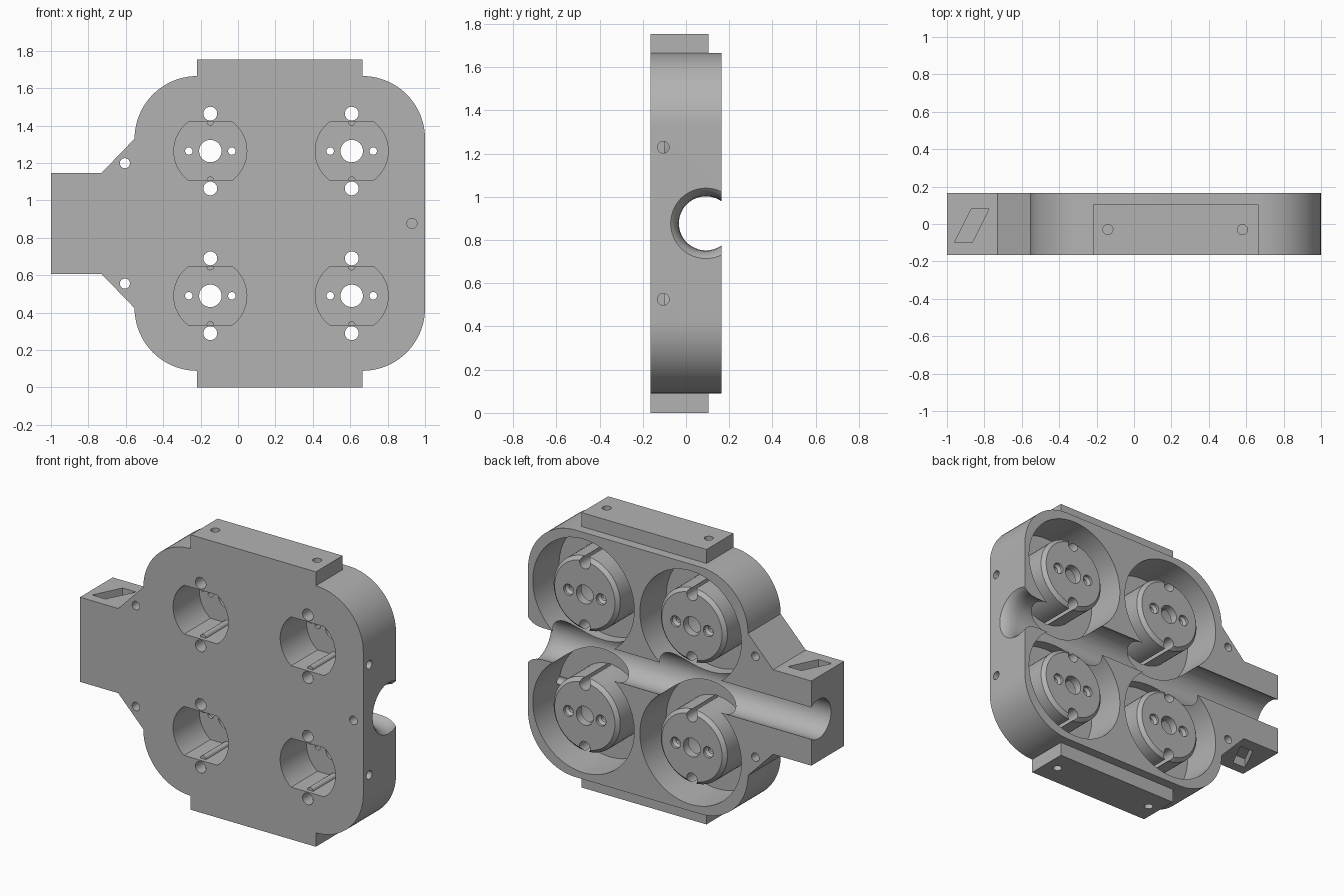
import bpy, bmesh
from math import pi, cos, sin, asin
from mathutils import Vector, Matrix

if "Cube" in bpy.data.objects:
    bpy.data.objects.remove(bpy.data.objects["Cube"])

FRONT, BACK, MID = -0.165, 0.165, 0.877
X, Y, Z = Vector((1, 0, 0)), Vector((0, 1, 0)), Vector((0, 0, 1))
CENTRES = [(x, z) for x in (-0.148, 0.608) for z in (MID - 0.387, MID + 0.387)]

grey = bpy.data.materials.new("plain grey")
grey.use_nodes = True
grey.diffuse_color = (0.45, 0.45, 0.45, 1)
grey.node_tree.nodes["Principled BSDF"].inputs["Base Color"].default_value = grey.diffuse_color


def loft(bm, rings):
    """Skin a list of equal-length point rings and cap both ends."""
    loops = [[bm.verts.new(p) for p in ring] for ring in rings]
    n = len(loops[0])
    faces = [bm.faces.new(loops[0]), bm.faces.new(loops[-1])]
    for a, b in zip(loops, loops[1:]):
        faces += [bm.faces.new((a[i], a[(i + 1) % n], b[(i + 1) % n], b[i])) for i in range(n)]
    bmesh.ops.recalc_face_normals(bm, faces=faces)


def turn(bm, axis, centre, profile, n=32):
    """Solid of revolution; profile is (distance along axis, radius)."""
    rot = axis.to_track_quat('Z', 'Y')
    loft(bm, [[Vector(centre) + rot @ Vector((r * cos(2 * pi * i / n), r * sin(2 * pi * i / n), d))
               for i in range(n)] for d, r in profile])


def prism(bm, outline, y0, y1):
    loft(bm, [[(x, y, z) for x, z in outline] for y in (y0, y1)])


def arc(cx, cz, r, a0, a1, n=20):
    return [(cx + r * cos(a0 + (a1 - a0) * i / n), cz + r * sin(a0 + (a1 - a0) * i / n))
            for i in range(n + 1)]


def make(name, bm):
    mesh = bpy.data.meshes.new(name)
    bm.to_mesh(mesh)
    bm.free()
    obj = bpy.data.objects.new(name, mesh)
    bpy.context.collection.objects.link(obj)
    return obj


def combine(target, bm, operation):
    tool = make("helper", bm)
    mod = target.modifiers.new("combine", 'BOOLEAN')
    mod.operation, mod.solver, mod.object = operation, 'EXACT', tool
    bpy.context.view_layer.objects.active = target
    bpy.ops.object.modifier_apply(modifier=mod.name)
    bpy.data.objects.remove(tool)


# Body outline: upper half, then mirrored about the middle height
R = 0.335
upper = ([(1.0, MID + 0.453)] + arc(0.665, MID + 0.453, R, 0, pi / 2)[1:]
         + [(0.665, MID + 0.877), (-0.218, MID + 0.877)]
         + arc(-0.218, MID + 0.453, R, pi / 2, pi)
         + [(-0.73, MID + 0.27), (-1.0, MID + 0.27)])
lower = [(x, 2 * MID - z) for x, z in reversed(upper)]
bm = bmesh.new()
prism(bm, upper + lower, FRONT, BACK)
body = make("housing", bm)

# Step the tabs back and hollow out the four round wells
bm = bmesh.new()
for s in (-1, 1):
    z0, z1 = MID + s * 0.788, MID + s
    prism(bm, [(-0.3, z0), (0.75, z0), (0.75, z1), (-0.3, z1)], 0.105, 0.3)
for x, z in CENTRES:
    turn(bm, Y, (x, 0, z), [(-0.1, 0.358), (0.3, 0.358)], 80)
combine(body, bm, 'DIFFERENCE')

# Central pipe channel with flared mouth
bm = bmesh.new()
turn(bm, X, (0, 0.092, MID), [(-1.1, 0.125), (0.9, 0.125), (0.94, 0.129), (0.97, 0.139),
                              (0.99, 0.152), (1.0, 0.163), (1.1, 0.163)], 64)
combine(body, bm, 'DIFFERENCE')

# Chamfered round bosses standing in the wells
bm = bmesh.new()
for x, z in CENTRES:
    turn(bm, Y, (x, 0, z), [(-0.13, 0.235), (0.13, 0.235), (0.152, 0.213)], 64)
combine(body, bm, 'UNION')

# Flat-sided sockets entering the bosses from the front
bm = bmesh.new()
r, flat = 0.195, 0.156
a = asin(flat / r)
for x, z in CENTRES:
    prism(bm, arc(x, z, r, -a, a) + arc(x, z, r, pi - a, pi + a), -0.3, 0.1)
combine(body, bm, 'DIFFERENCE')

# Small ridges on the socket flats
bm = bmesh.new()
for x, z in CENTRES:
    for s in (-1, 1):
        turn(bm, Y, (x, 0, z + s * flat), [(-0.14, 0.02), (0.12, 0.02)], 16)
combine(body, bm, 'UNION')

# All drilled holes and the slanted tie slots
bm = bmesh.new()
for x, z in CENTRES:
    turn(bm, Y, (x, 0, z), [(0.05, 0.06), (0.3, 0.06)])
    for s in (-1, 1):
        turn(bm, Y, (x + s * 0.115, 0, z),
             [(0.05, 0.02), (0.12, 0.02), (0.135, 0.035), (0.3, 0.035)], 24)
        turn(bm, Y, (x, 0, z + s * 0.2), [(-0.3, 0.037), (0.3, 0.037)], 24)
turn(bm, Y, (0.93, 0, MID), [(-0.3, 0.027), (-0.1, 0.027)], 24)
for s in (-1, 1):
    turn(bm, Y, (-0.605, 0, MID + s * 0.322), [(-0.3, 0.027), (0.3, 0.027)], 24)
    turn(bm, X, (0, -0.105, MID + s * 0.352), [(0.9, 0.027), (1.1, 0.027)], 24)
    for x in (-0.14, 0.58):
        turn(bm, Z, (x, -0.03, MID), [(s * 0.78, 0.027), (s * 1.0, 0.027)], 24)
    slot = [(-0.96, -0.1), (-0.865, -0.1), (-0.775, 0.08), (-0.87, 0.08)]
    loft(bm, [[(x, y, MID + s * h) for x, y in slot] for h in (0.21, 0.4)])
combine(body, bm, 'DIFFERENCE')

# Finish
body.data.materials.clear()
body.data.materials.append(grey)
for p in body.data.polygons:
    p.material_index = 0
bpy.ops.object.select_all(action='DESELECT')
body.select_set(True)
bpy.context.view_layer.objects.active = body
bpy.ops.object.shade_smooth_by_angle()
